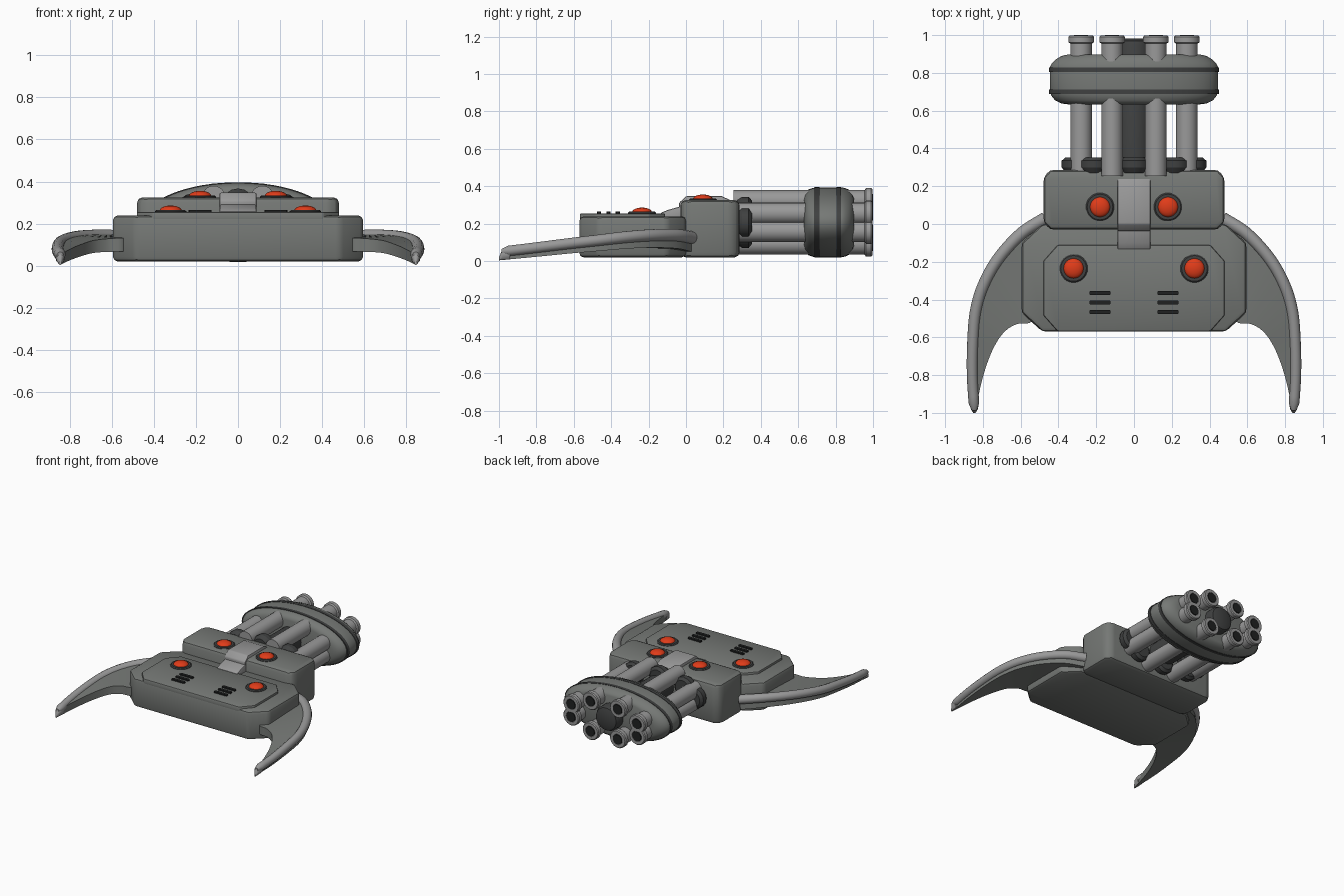
import bpy, bmesh, math
from mathutils import Vector

if "Cube" in bpy.data.objects:
    bpy.data.objects.remove(bpy.data.objects["Cube"])


def material(name, r, g, b):
    m = bpy.data.materials.new(name)
    m.diffuse_color = (r, g, b, 1)
    m.use_nodes = True
    m.node_tree.nodes["Principled BSDF"].inputs["Base Color"].default_value = m.diffuse_color
    return m


GREY = material("body grey", 0.18, 0.19, 0.18)
LIGHT = material("light grey metal", 0.32, 0.32, 0.32)
DARK = material("dark grey", 0.05, 0.052, 0.052)
BLACK = material("near black", 0.014, 0.015, 0.015)
RED = material("red", 0.75, 0.045, 0.01)


def finish(name, bm, mat, bevel=0, segments=2):
    bmesh.ops.recalc_face_normals(bm, faces=bm.faces)
    mesh = bpy.data.meshes.new(name)
    bm.to_mesh(mesh)
    bm.free()
    mesh.materials.append(mat)
    ob = bpy.data.objects.new(name, mesh)
    bpy.context.collection.objects.link(ob)
    bpy.ops.object.select_all(action='DESELECT')
    ob.select_set(True)
    bpy.context.view_layer.objects.active = ob
    if bevel:
        mod = ob.modifiers.new("bevel", 'BEVEL')
        mod.width, mod.segments, mod.limit_method = bevel, segments, 'ANGLE'
        bpy.ops.object.modifier_apply(modifier="bevel")
    bpy.ops.object.shade_smooth_by_angle(angle=math.radians(32))
    return ob


def loft(name, rings, mat, bevel=0, segments=2):
    """Skin a list of equal-length closed rings and cap both ends."""
    bm = bmesh.new()
    vs = [[bm.verts.new(p) for p in ring] for ring in rings]
    n = len(rings[0])
    for a, b in zip(vs, vs[1:]):
        for i in range(n):
            j = (i + 1) % n
            bm.faces.new((a[i], a[j], b[j], b[i]))
    bm.faces.new(vs[0])
    bm.faces.new(vs[-1])
    return finish(name, bm, mat, bevel, segments)


def lathe(name, profile, centre, mat, axis='Y', su=1, sv=1, n=24):
    """Turn (radius, position) pairs about an axis, optionally elliptical."""
    rings = []
    for r, h in profile:
        ring = []
        for k in range(n):
            a = 2 * math.pi * k / n
            u, v = r * su * math.cos(a), r * sv * math.sin(a)
            off = (u, h, v) if axis == 'Y' else (u, v, h)
            ring.append(Vector(centre) + Vector(off))
        rings.append(ring)
    return loft(name, rings, mat)


def slab(name, hx, y0, y1, z0, z1, cut_x, cut_f, cut_b, mat, bevel, cx=0, segments=2):
    """Plan-view octagon extruded upward: corner cuts at front and back."""
    half = [(hx - cut_x, y0), (hx, y0 + cut_f), (hx, y1 - cut_b), (hx - cut_x * (cut_b > 0), y1)]
    if cut_b == 0:
        half = half[:3]
    if cut_f == 0:
        half = half[1:] if cut_x == 0 else half
    plan = half + [(-x, y) for x, y in reversed(half)]
    return loft(name, [[(x + cx, y, z) for x, y in plan] for z in (z0, z1)], mat, bevel, segments)


# Housings
slab("front_housing", 0.595, -0.57, 0.0, 0.02, 0.238, 0.11, 0.10, 0.10, GREY, 0.022)
slab("top_plate", 0.48, -0.568, -0.112, 0.20, 0.255, 0.075, 0.085, 0.085, GREY, 0.008)
slab("rear_housing", 0.48, -0.03, 0.287, 0.02, 0.325, 0.035, 0.04, 0.04, GREY, 0.03)

# Light centre straps: side profiles extruded across
for name, side in (("front_strap", [(-0.135, 0.22), (-0.135, 0.258), (-0.10, 0.272),
                                    (-0.03, 0.292), (0.0, 0.292), (0.0, 0.22)]),
                   ("rear_strap", [(-0.038, 0.27), (-0.038, 0.31), (0.0, 0.347), (0.19, 0.347),
                                   (0.295, 0.30), (0.295, 0.25)])):
    loft(name, [[(x, y, z) for y, z in side] for x in (-0.088, 0.088)], LIGHT, 0.008)

# Buttons and vent slots
for s in (-1, 1):
    for x, y, z in ((0.18, 0.09, 0.322), (0.32, -0.235, 0.252)):
        c = (s * x, y, z)
        lathe("button_ring", [(0.075, -0.02), (0.075, 0.006), (0.068, 0.012), (0.05, 0.012)],
              c, DARK, 'Z')
        dome = [(0.054 * math.cos(a), 0.008 + 0.026 * math.sin(a))
                for a in [math.radians(d) for d in (0, 20, 40, 60, 80)]]
        lathe("button_dome", dome, c, RED, 'Z')
    for y in (-0.365, -0.415, -0.465):
        slab("vent_slot", 0.055, y - 0.011, y + 0.011, 0.25, 0.265, 0.004, 0.004, 0.004,
             BLACK, 0, s * 0.18)

# Elliptical barrel drum with two dark bands
CZ = 0.207
lathe("barrel_drum", [(0.76, 0.632), (0.86, 0.638), (0.94, 0.655), (0.985, 0.68), (1, 0.70),
                      (1, 0.83), (0.98, 0.85), (0.93, 0.872), (0.86, 0.89), (0.78, 0.898)],
      (0, 0, CZ), GREY, su=0.445, sv=0.187, n=64)
for y in (0.688, 0.804):
    lathe("drum_band", [(0.9, y), (1.012, y), (1.012, y + 0.025), (0.9, y + 0.025)],
          (0, 0, CZ), DARK, su=0.445, sv=0.187, n=64)

# Dark core running through the barrels
lathe("core_shaft", [(0.095, 0.27), (0.095, 0.95), (0.085, 0.97), (0.05, 0.982)],
      (0, 0, CZ), DARK, n=32)

# Eight barrels on an ellipse, dark muzzles, and spacer blocks between them
for k in range(8):
    a = math.radians(22.5 + 45 * k)
    c = (0.303 * math.cos(a), 0, CZ + 0.125 * math.sin(a))
    lathe("barrel", [(0.057, 0.255), (0.057, 0.955), (0.068, 0.962), (0.068, 0.99),
                     (0.062, 0.997), (0.04, 0.997), (0.036, 0.985)], c, LIGHT)
    lathe("muzzle_hole", [(0.037, 0.98), (0.037, 1.0)], c, BLACK, n=16)
    b = math.radians(45 * k)
    lathe("spacer", [(0.06, 0.27), (0.08, 0.30), (0.08, 0.335), (0.06, 0.352)],
          (0.303 * math.cos(b), 0, CZ + 0.08 * math.sin(b)), DARK, n=16)


def smooth(points, steps=5):
    """Catmull-Rom interpolation through the points."""
    p = [Vector(q) for q in points]
    p = [2 * p[0] - p[1]] + p + [2 * p[-1] - p[-2]]
    out = []
    for i in range(1, len(p) - 2):
        for j in range(steps):
            t = j / steps
            a, b, c, d = p[i - 1:i + 3]
            out.append(0.5 * (2 * b + (c - a) * t + (2 * a - 5 * b + 4 * c - d) * t * t
                              + (3 * b - a - 3 * c + d) * t ** 3))
    return out + [p[-2]]


# Curved side claws: outer rim (x, y, z) and inner edge (x, y, z)
outer = smooth([(0.47, 0.03, 0.125), (0.595, -0.05, 0.138), (0.715, -0.18, 0.138),
                (0.795, -0.32, 0.128), (0.838, -0.46, 0.112), (0.853, -0.62, 0.094),
                (0.856, -0.80, 0.072), (0.845, -0.985, 0.05)])
inner = smooth([(0.45, -0.20, 0.10), (0.50, -0.40, 0.10), (0.54, -0.515, 0.098),
                (0.62, -0.53, 0.095), (0.69, -0.575, 0.088), (0.75, -0.67, 0.07),
                (0.80, -0.81, 0.05), (0.838, -0.98, 0.03)])
N = len(outer) - 1
for s in (-1, 1):
    panel, rim = [], []
    for i, (o, q) in enumerate(zip(outer, inner)):
        t = i / N
        h = 0.038 - 0.012 * t
        panel.append([(s * x, y, z) for x, y, z in (
            (o.x, o.y, o.z + 0.01), (q.x, q.y, q.z + h), (q.x, q.y, q.z - h * 0.9),
            (o.x + 0.015 * (1 - t), o.y, max(0.004, o.z - 0.075 + 0.03 * t)))])
        d = (outer[min(i + 1, N)] - outer[max(i - 1, 0)]).normalized()
        side = d.cross(Vector((0, 0, 1))).normalized()
        up = side.cross(d)
        r = 0.034 - 0.006 * t
        if i == N:
            r = 0.015
        ring = [o + r * (side * math.cos(w) + up * math.sin(w))
                for w in [2 * math.pi * k / 14 for k in range(14)]]
        rim.append([(s * v.x, v.y, v.z) for v in ring])
    loft("claw_panel", panel, GREY)
    loft("claw_rim", rim, LIGHT)
    # pointed tip beyond the rim
    loft("claw_tip", [[(s * (0.845 + r * math.cos(w)), y, z + 1.6 * r * math.sin(w))
                       for w in [2 * math.pi * k / 10 for k in range(10)]]
                      for r, y, z in ((0.024, -0.94, 0.046), (0.019, -0.98, 0.036),
                                      (0.006, -1.0, 0.012))], LIGHT)
